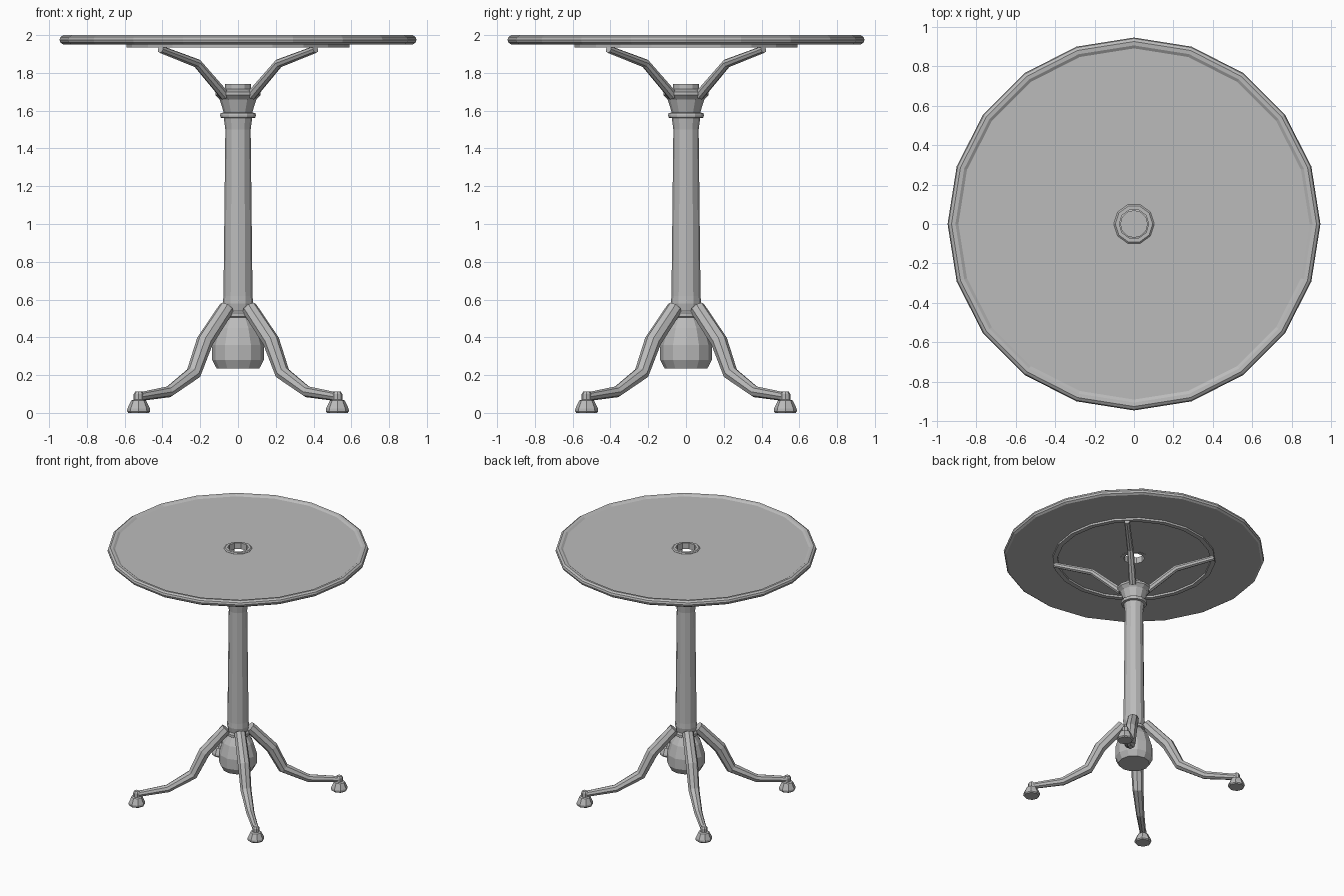
import bpy, bmesh, math
from mathutils import Vector

if "Cube" in bpy.data.objects:
    bpy.data.objects.remove(bpy.data.objects["Cube"])

metal = bpy.data.materials.new("grey metal")
metal.diffuse_color = (0.5, 0.5, 0.5, 1)
metal.use_nodes = True
metal.node_tree.nodes["Principled BSDF"].inputs["Base Color"].default_value = metal.diffuse_color


def finish(name, bm):
    bmesh.ops.recalc_face_normals(bm, faces=bm.faces)
    me = bpy.data.meshes.new(name)
    bm.to_mesh(me)
    bm.free()
    me.materials.append(metal)
    ob = bpy.data.objects.new(name, me)
    bpy.context.collection.objects.link(ob)
    return ob


def skin(bm, rings, loop=False):
    """Bridge successive vertex rings; cap the ends unless looped."""
    n = len(rings[0])
    pairs = list(zip(rings, rings[1:]))
    if loop:
        pairs.append((rings[-1], rings[0]))
    for a, b in pairs:
        for i in range(n):
            j = (i + 1) % n
            bm.faces.new((a[i], a[j], b[j], b[i]))
    if not loop:
        bm.faces.new(rings[0])
        bm.faces.new(rings[-1])


def lathe(name, profile, sides, centre=(0, 0), loop=False):
    bm = bmesh.new()
    rings = [[bm.verts.new((centre[0] + r * math.cos(2 * math.pi * i / sides),
                            centre[1] + r * math.sin(2 * math.pi * i / sides), z))
              for i in range(sides)] for r, z in profile]
    skin(bm, rings, loop)
    return finish(name, bm)


def tube(name, path, angle, sides=8):
    """Tapered bent tube in a vertical plane; path = (distance out, z, radius)."""
    bm = bmesh.new()
    out = Vector((math.cos(angle), math.sin(angle), 0))
    side = Vector((-out.y, out.x, 0))
    pts = [out * d + Vector((0, 0, z)) for d, z, r in path]
    rings = []
    for k, p in enumerate(pts):
        t = Vector()
        if k:
            t += (p - pts[k - 1]).normalized()
        if k < len(pts) - 1:
            t += (pts[k + 1] - p).normalized()
        up = side.cross(t.normalized())
        r = path[k][2]
        rings.append([bm.verts.new(p + r * (math.cos(a) * side + math.sin(a) * up))
                      for a in (2 * math.pi * i / sides for i in range(sides))])
    skin(bm, rings)
    return finish(name, bm)


# Round top with raised rim, and the collar around its centre hole
lathe("table_top", [(0.085, 1.988), (0.89, 1.988), (0.905, 1.998), (0.925, 2.0),
                    (0.94, 1.99), (0.945, 1.975), (0.94, 1.96), (0.925, 1.95),
                    (0.085, 1.95)], 20, loop=True)
lathe("hole_collar", [(0.075, 1.997), (0.095, 1.997), (0.103, 1.99), (0.103, 1.948),
                      (0.075, 1.948)], 10, loop=True)

# Flat support ring under the top
lathe("support_ring", [(0.555, 1.951), (0.59, 1.951), (0.59, 1.935), (0.555, 1.935)],
      20, loop=True)

# Column with bulb, collar and cup
lathe("column", [(0.113, 0.235), (0.137, 0.28), (0.137, 0.36), (0.11, 0.45),
                 (0.075, 0.505), (0.085, 0.51), (0.085, 0.53), (0.072, 0.54),
                 (0.08, 0.58), (0.077, 0.62), (0.067, 1.5), (0.075, 1.56),
                 (0.092, 1.563), (0.095, 1.575), (0.092, 1.587), (0.075, 1.59),
                 (0.098, 1.66), (0.12, 1.683), (0.12, 1.70), (0.07, 1.715),
                 (0.07, 1.74)], 12)

# Four diagonal legs, feet and upper arms
S = math.sqrt(2)
for k, tag in enumerate(("back_right", "back_left", "front_left", "front_right")):
    a = math.pi / 4 + k * math.pi / 2
    leg = [(0.06, 0.555, 0.042), (0.175, 0.38, 0.045), (0.235, 0.21, 0.04),
           (0.365, 0.112, 0.03), (0.525, 0.085, 0.023)]
    tube(tag + "_leg", [(x * S, z, r) for x, z, r in leg], a)
    arm = [(0.07, 1.68, 0.027), (0.215, 1.85, 0.024), (0.41, 1.925, 0.02)]
    tube(tag + "_arm", [(x * S, z, r) for x, z, r in arm], a)
    c = 0.526 * S
    lathe(tag + "_foot", [(0.055, 0), (0.061, 0.008), (0.06, 0.022), (0.04, 0.065),
                          (0.026, 0.07), (0.026, 0.1), (0.018, 0.112)], 8,
          (c * math.cos(a), c * math.sin(a)))
